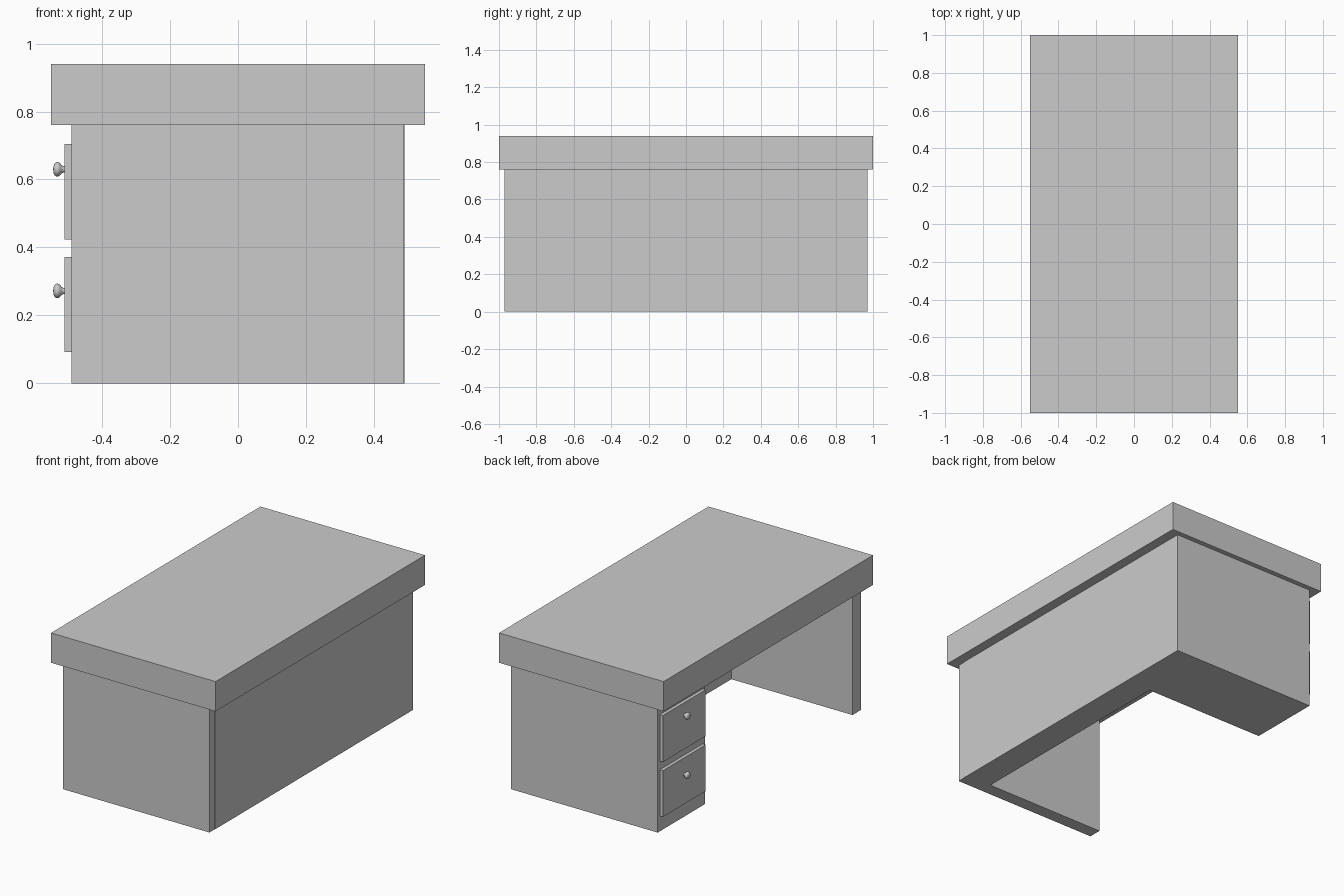
import bpy, bmesh, math
from mathutils import Matrix

if "Cube" in bpy.data.objects:
    bpy.data.objects.remove(bpy.data.objects["Cube"])


def finish(name, bm):
    bmesh.ops.recalc_face_normals(bm, faces=bm.faces)
    mesh = bpy.data.meshes.new(name)
    bm.to_mesh(mesh)
    bm.free()
    obj = bpy.data.objects.new(name, mesh)
    bpy.context.collection.objects.link(obj)
    return obj


def box(name, x, y, z):
    """Box from (min, max) ranges on each axis."""
    bm = bmesh.new()
    size = [r[1] - r[0] for r in (x, y, z)]
    mid = [(r[0] + r[1]) / 2 for r in (x, y, z)]
    bmesh.ops.create_cube(bm, size=1, matrix=Matrix.Translation(mid) @ Matrix.Diagonal((*size, 1)))
    return finish(name, bm)


def knob(name, x, y, z):
    """Turned knob pointing along -x; profile is (distance out, radius)."""
    profile = [(-0.003, 0), (-0.003, 0.009), (0.004, 0.009), (0.010, 0.013), (0.015, 0.019),
               (0.020, 0.0215), (0.025, 0.021), (0.030, 0.017), (0.033, 0.010), (0.034, 0)]
    bm = bmesh.new()
    verts = [bm.verts.new((x - d, y, z + r)) for d, r in profile]
    edges = [bm.edges.new(pair) for pair in zip(verts, verts[1:])]
    bmesh.ops.spin(bm, geom=verts + edges, cent=(x, y, z), axis=(1, 0, 0),
                   angle=math.tau, steps=24)
    bmesh.ops.remove_doubles(bm, verts=bm.verts, dist=0.0001)
    obj = finish(name, bm)
    bpy.ops.object.select_all(action='DESELECT')
    obj.select_set(True)
    bpy.context.view_layer.objects.active = obj
    bpy.ops.object.shade_smooth_by_angle(angle=math.radians(40))


# Thick top slab
box("desk_top", (-0.55, 0.55), (-1, 1), (0.76, 0.94))

# Side leg, closing panel and drawer pedestal
box("side_leg", (-0.49, 0.488), (-0.97, -0.89), (0, 0.76))
box("closing_panel", (0.32, 0.49), (-0.92, 0.97), (0, 0.76))
box("drawer_pedestal", (-0.49, 0.32), (0.52, 0.97), (0, 0.76))

# Two drawers with round knobs
for label, z0, z1, knob_z in (("lower", 0.092, 0.372, 0.272), ("upper", 0.424, 0.705, 0.63)):
    box(label + "_drawer_front", (-0.51, -0.49), (0.54, 0.95), (z0, z1))
    knob(label + "_drawer_knob", -0.51, 0.745, knob_z)
